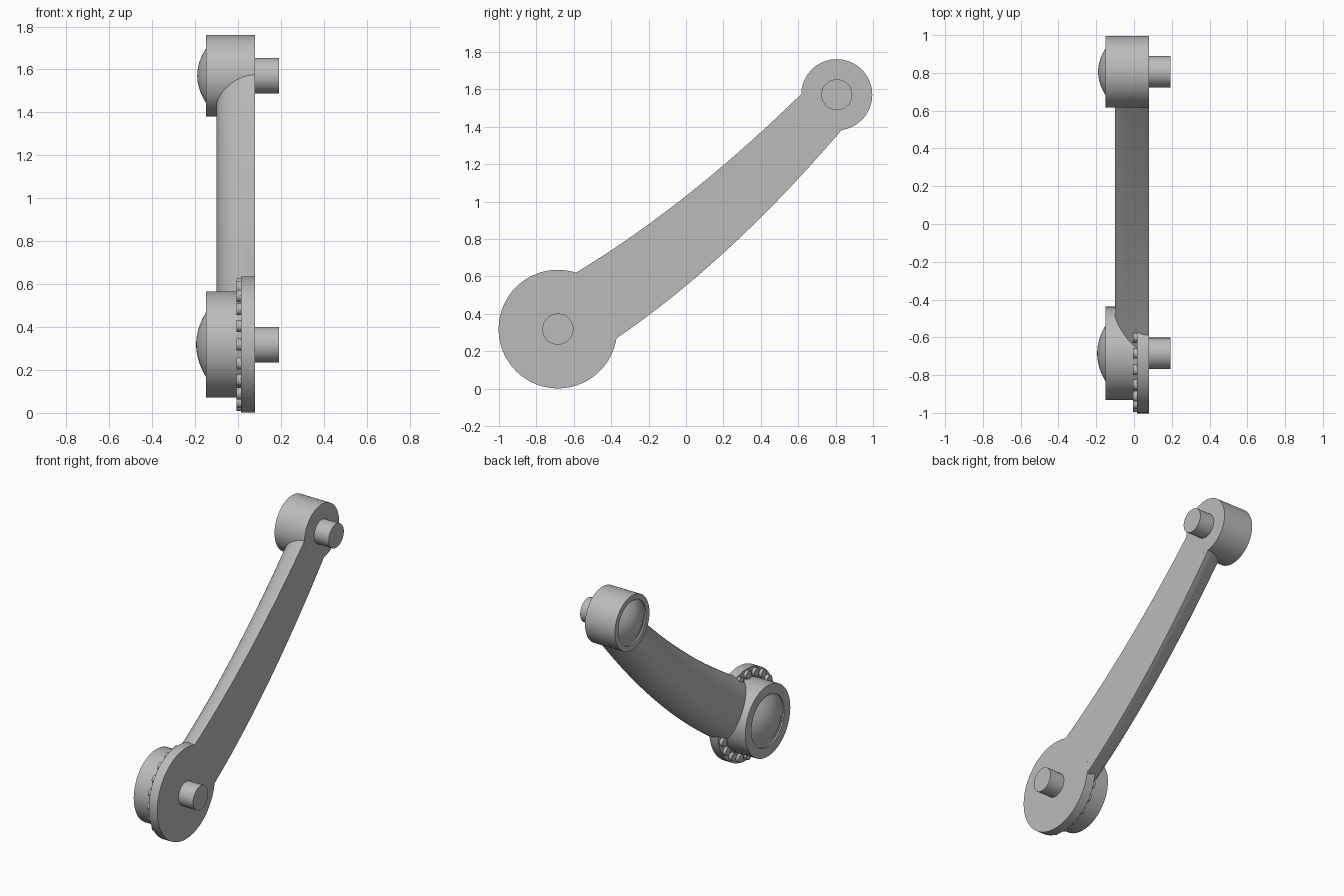
import bpy, bmesh, math

if "Cube" in bpy.data.objects:
    bpy.data.objects.remove(bpy.data.objects["Cube"])

grey = bpy.data.materials.new("grey_metal")
grey.diffuse_color = (0.5, 0.5, 0.5, 1)
grey.use_nodes = True
grey.node_tree.nodes["Principled BSDF"].inputs["Base Color"].default_value = grey.diffuse_color


def finish(bm, name):
    bmesh.ops.remove_doubles(bm, verts=bm.verts, dist=1e-5)
    bmesh.ops.recalc_face_normals(bm, faces=bm.faces)
    me = bpy.data.meshes.new(name)
    bm.to_mesh(me)
    bm.free()
    me.materials.append(grey)
    ob = bpy.data.objects.new(name, me)
    bpy.context.collection.objects.link(ob)
    bpy.ops.object.select_all(action='DESELECT')
    ob.select_set(True)
    bpy.context.view_layer.objects.active = ob
    bpy.ops.object.shade_smooth_by_angle(angle=math.radians(30))
    return ob


def lathe(name, profile, cy, cz, n=72):
    """Revolve (x, radius) points around an axis parallel to x."""
    bm = bmesh.new()
    rings = []
    for x, r in profile:
        if r == 0:
            rings.append([bm.verts.new((x, cy, cz))] * n)
        else:
            rings.append([bm.verts.new((x, cy + r * math.cos(2 * math.pi * i / n),
                                        cz + r * math.sin(2 * math.pi * i / n)))
                          for i in range(n)])
    for a, b in zip(rings, rings[1:]):
        for i in range(n):
            j = (i + 1) % n
            bm.faces.new(list(dict.fromkeys((a[i], a[j], b[j], b[i]))))
    return finish(bm, name)


def dome(tip, base, radius, steps=10):
    """Shallow cap profile, from the tip out to its rim."""
    return [(tip + (base - tip) * (k / steps) ** 2, radius * k / steps)
            for k in range(steps + 1)]


LOW, TOP = (-0.685, 0.318), (0.806, 1.571)

# Joint hubs, each with a domed cap in a shallow groove
lathe("lower_hub", dome(-0.195, -0.14, 0.165) +
      [(-0.14, 0.18), (-0.15, 0.18), (-0.15, 0.247), (0.016, 0.247), (0.016, 0)], *LOW)
lathe("upper_hub", dome(-0.19, -0.14, 0.14) +
      [(-0.14, 0.152), (-0.15, 0.152), (-0.15, 0.19), (0.08, 0.19), (0.08, 0)], *TOP)

# Flange disc behind the lower hub
lathe("flange", [(0.015, 0), (0.015, 0.317), (0.08, 0.317), (0.08, 0)], *LOW)

# Axle pins
for name, c in (("lower_pin", LOW), ("upper_pin", TOP)):
    lathe(name, [(0.07, 0), (0.07, 0.083), (0.192, 0.083), (0.192, 0)], *c, n=48)

# Ring of studs on the flange
for i in range(20):
    a = 2 * math.pi * i / 20
    lathe(f"stud_{i + 1}", [(-0.006, 0), (-0.006, 0.028), (0.02, 0.028), (0.02, 0)],
          LOW[0] + 0.281 * math.cos(a), LOW[1] + 0.281 * math.sin(a), n=20)


# Curved arm: flat on one side, half-elliptical on the other
def upper_edge(y):
    return 0.625 + 0.698 * (y + 0.58) + 0.157 * (y + 0.58) * y


def lower_edge(y):
    return 0.27 + 0.757 * (y + 0.37) + 0.2025 * (y + 0.37) * y


bm = bmesh.new()
sections, STEPS, ARC = [], 40, 28
for s in range(STEPS + 1):
    t = s / STEPS
    yu, yl = -0.75 + 1.47 * t, -0.60 + 1.52 * t
    zu, zl = upper_edge(yu), lower_edge(yl)
    ring = []
    for k in range(ARC + 1):
        a = math.pi * k / ARC
        f = (1 - math.cos(a)) / 2
        ring.append(bm.verts.new((0.0797 - 0.18 * math.sin(a),
                                  yu + (yl - yu) * f, zu + (zl - zu) * f)))
    sections.append(ring)
for a, b in zip(sections, sections[1:]):
    for k in range(ARC + 1):
        j = (k + 1) % (ARC + 1)
        bm.faces.new((a[k], a[j], b[j], b[k]))
bm.faces.new(sections[0])
bm.faces.new(sections[-1])
finish(bm, "arm")
